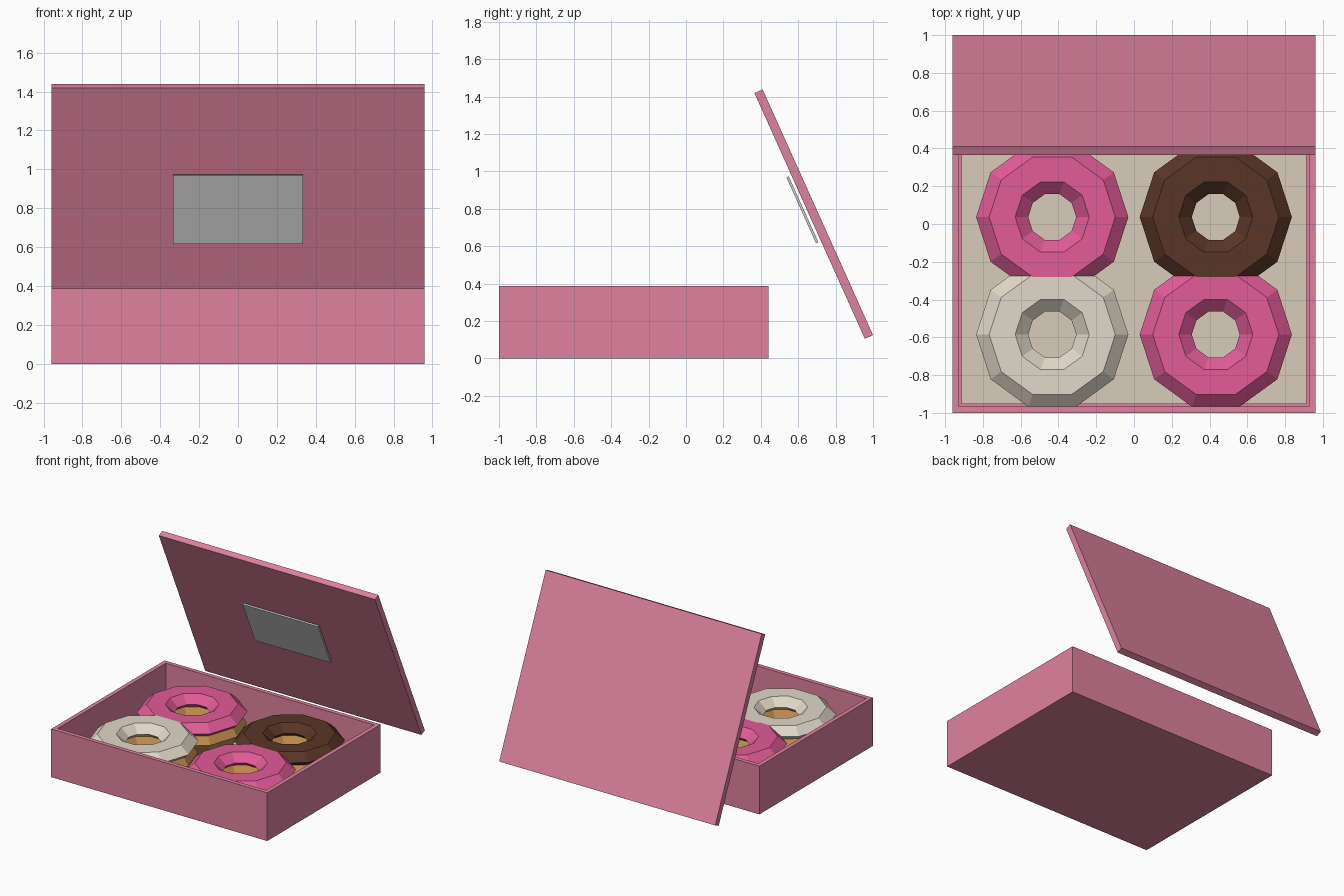
import bpy, bmesh, math
from mathutils import Matrix, Vector

if "Cube" in bpy.data.objects:
    bpy.data.objects.remove(bpy.data.objects["Cube"])


def material(name, r, g, b):
    m = bpy.data.materials.new(name)
    m.diffuse_color = [(c / 255) ** 2.2 for c in (r, g, b)] + [1]
    m.use_nodes = True
    m.node_tree.nodes["Principled BSDF"].inputs["Base Color"].default_value = m.diffuse_color
    return m


PINK = material("box_pink", 222, 129, 157)
LINER = material("liner_beige", 216, 203, 184)
DOUGH = material("dough_tan", 200, 145, 82)
ROSE = material("icing_rose", 225, 92, 150)
CREAM = material("icing_cream", 224, 216, 200)
COCOA = material("icing_cocoa", 90, 56, 42)


def block(name, size, center, mat=None, tilt=0, hollow=None):
    """Box with optional tilt about x; hollow = (wall, depth) opens its top."""
    bm = bmesh.new()
    bmesh.ops.create_cube(bm, size=1, matrix=Matrix.Diagonal((*size, 1)))
    if hollow:
        wall, depth = hollow
        top = max(bm.faces, key=lambda f: f.calc_center_median().z)
        bmesh.ops.inset_region(bm, faces=[top], thickness=wall)
        out = bmesh.ops.extrude_face_region(bm, geom=[top])["geom"]
        bmesh.ops.translate(bm, vec=(0, 0, -depth),
                            verts=[v for v in out if isinstance(v, bmesh.types.BMVert)])
        if top.is_valid:
            bmesh.ops.delete(bm, geom=[top], context='FACES_ONLY')
        bmesh.ops.recalc_face_normals(bm, faces=bm.faces)
    me = bpy.data.meshes.new(name)
    bm.to_mesh(me)
    bm.free()
    ob = bpy.data.objects.new(name, me)
    bpy.context.collection.objects.link(ob)
    ob.location = center
    ob.rotation_euler.x = tilt
    if mat:
        me.materials.append(mat)
    return ob


def ring(name, center, minor, squash, mat):
    """Low-poly torus flattened in z."""
    bpy.ops.mesh.primitive_torus_add(location=center, major_radius=0.265, minor_radius=minor,
                                     major_segments=10, minor_segments=6)
    ob = bpy.context.object
    ob.name = name
    ob.scale.z = squash
    ob.data.materials.append(mat)


# Open tray with paper liner
block("tray", (1.92, 1.44, 0.387), (0, -0.28, 0.1935), PINK, hollow=(0.048, 0.339))
block("liner", (1.824, 1.344, 0.014), (0, -0.28, 0.053), LINER)

# Tilted lid with a label plate on its inner side
tilt = math.radians(24.2)
lid_center = Vector((0, 0.683, 0.772))
block("lid", (1.92, 0.048, 1.44), lid_center, PINK, tilt)
offset = Matrix.Rotation(tilt, 3, 'X') @ Vector((0, -0.046, 0.046))
block("label_plate", (0.67, 0.014, 0.385), lid_center + offset, None, tilt)

# Four iced donuts
for i, (x, y, icing) in enumerate([(-0.433, 0.037, ROSE), (0.433, 0.037, COCOA),
                                   (-0.433, -0.585, CREAM), (0.433, -0.585, ROSE)], 1):
    ring(f"donut_dough_{i}", (x, y, 0.175), 0.134, 0.98, DOUGH)
    ring(f"donut_icing_{i}", (x, y, 0.27), 0.138, 0.5, icing)
